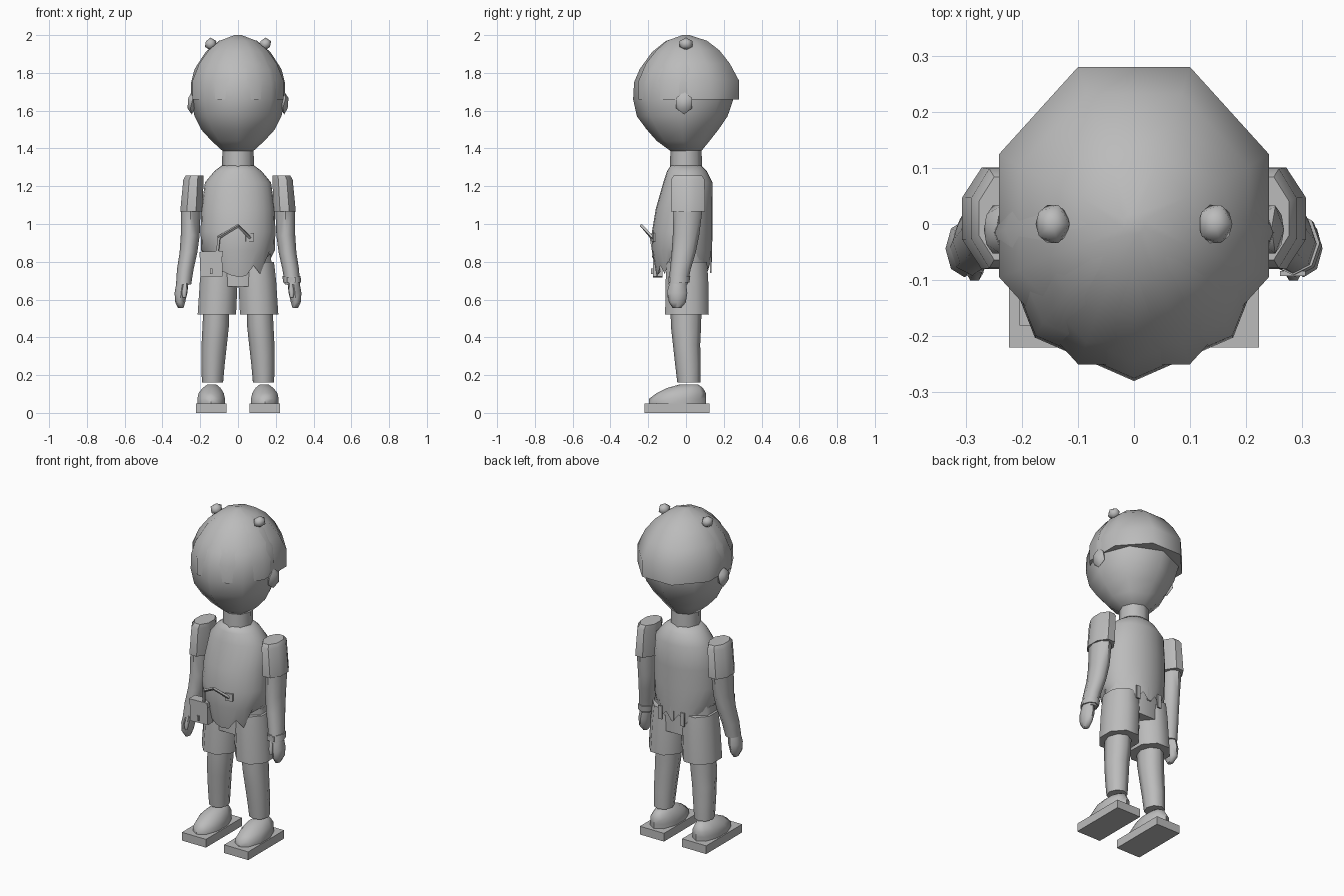
import bpy
import bmesh
from math import cos, sin, pi, radians
from mathutils import Vector

cube = bpy.data.objects.get("Cube")
if cube:
    bpy.data.objects.remove(cube, do_unlink=True)

grey = bpy.data.materials.new("plain grey")
grey.use_nodes = True
grey.diffuse_color = (0.5, 0.5, 0.5, 1)
grey.node_tree.nodes["Principled BSDF"].inputs["Base Color"].default_value = (0.5, 0.5, 0.5, 1)


def finish(name, bm, smooth=60):
    bmesh.ops.recalc_face_normals(bm, faces=bm.faces)
    mesh = bpy.data.meshes.new(name)
    bm.to_mesh(mesh)
    bm.free()
    mesh.materials.append(grey)
    obj = bpy.data.objects.new(name, mesh)
    bpy.context.collection.objects.link(obj)
    bpy.ops.object.select_all(action='DESELECT')
    obj.select_set(True)
    bpy.context.view_layer.objects.active = obj
    if smooth:
        bpy.ops.object.shade_smooth_by_angle(angle=radians(smooth))
    return obj


def loft(name, rings, n=8, phase=0.0, side=1, hem=None, smooth=60):
    """Skin elliptical rings (cx, cy, z, rx, ry); hem gives a ragged first ring."""
    bm = bmesh.new()
    loops = []
    for k, (cx, cy, z, rx, ry) in enumerate(rings):
        loop = []
        for i in range(n):
            a = 2 * pi * (i + phase) / n
            height = hem[i] if hem and k == 0 else z
            loop.append(bm.verts.new((side * (cx + rx * cos(a)), cy + ry * sin(a), height)))
        loops.append(loop)
    for low, high in zip(loops, loops[1:]):
        for i in range(n):
            j = (i + 1) % n
            bm.faces.new((low[i], low[j], high[j], high[i]))
    if not hem:
        bm.faces.new(loops[0])
    bm.faces.new(loops[-1])
    return finish(name, bm, smooth)


def box(name, centre, size, turn=(0, 0, 0)):
    bm = bmesh.new()
    bmesh.ops.create_cube(bm, size=1)
    bmesh.ops.scale(bm, vec=size, verts=bm.verts)
    obj = finish(name, bm, 0)
    obj.location, obj.rotation_euler = centre, turn
    return obj


def blob(name, centre, size):
    bm = bmesh.new()
    bmesh.ops.create_icosphere(bm, subdivisions=1, radius=1)
    bmesh.ops.scale(bm, vec=size, verts=bm.verts)
    obj = finish(name, bm)
    obj.location = centre
    return obj


def rod(name, start, end, radius):
    start, end = Vector(start), Vector(end)
    bm = bmesh.new()
    bmesh.ops.create_cone(bm, cap_ends=True, segments=4, radius1=radius, radius2=radius,
                          depth=(end - start).length + radius)
    obj = finish(name, bm, 0)
    obj.location = (start + end) / 2
    obj.rotation_euler = (end - start).to_track_quat('Z', 'Y').to_euler()


# Head, hair cap and neck
loft("head", [(0, 0, 1.385, .08, .08), (0, -.015, 1.44, .14, .14), (0, -.018, 1.50, .195, .19),
              (0, -.02, 1.57, .23, .24), (0, -.015, 1.66, .25, .265), (0, -.015, 1.75, .248, .26),
              (0, -.01, 1.82, .23, .235), (0, -.005, 1.91, .172, .175), (0, 0, 1.97, .10, .105),
              (0, 0, 1.995, .02, .02)])
loft("hair_cap", [(0, .015, 1.66, .26, .287), (0, .015, 1.76, .26, .287), (0, .01, 1.85, .222, .24),
                  (0, .01, 1.92, .168, .18), (0, .005, 1.97, .105, .115), (0, 0, 2.0, .02, .02)],
     phase=.5)
loft("neck", [(0, 0, 1.28, .085, .085), (0, 0, 1.43, .082, .082)])

# Shirt with a ragged hem
ragged = [.80, .80, .78, .82, .76, .80, .75, .80, .75, .81, .79, .83,
          .83, .83, .84, .80, .75, .73, .72, .725, .78, .735, .82, .83]
loft("torn_shirt", [(0, -.01, .75, .165, .145), (0, -.02, .86, .195, .158), (0, -.02, .96, .198, .16),
                    (0, -.01, 1.08, .195, .15), (0, .01, 1.22, .175, .13), (0, .005, 1.28, .125, .105),
                    (0, 0, 1.31, .085, .08)], n=24, hem=ragged)
for x, bottom in ((-.07, .74), (.0, .76), (.08, .745)):
    box("hem_strip", (x, .132, bottom + .04), (.025, .008, .08))

# Shorts waist
loft("shorts_waist", [(0, .005, .67, .205, .115), (0, .005, .86, .185, .12)], n=8, phase=.5)

for side, word in ((1, "left"), (-1, "right")):
    # Head details
    blob(word + "_hair_bump", (side * .145, 0, 1.953), (.034, .04, .034))
    blob(word + "_ear", (side * .245, -.01, 1.64), (.025, .05, .06))

    # Leg, shorts leg, shoe and sole
    loft(word + "_shorts_leg", [(.112, .005, .52, .11, .125), (.102, .005, .70, .108, .122),
                                (.098, .005, .80, .10, .115)], phase=.5, side=side)
    loft(word + "_leg", [(.135, .015, .16, .056, .061), (.132, .01, .26, .062, .068),
                         (.126, .003, .36, .067, .072), (.118, 0, .46, .07, .08),
                         (.115, 0, .56, .068, .082)], side=side)
    loft(word + "_shoe", [(.142, -.045, .045, .077, .15), (.142, -.045, .075, .077, .15),
                          (.142, -.025, .105, .07, .13), (.14, -.005, .132, .05, .095),
                          (.138, .015, .15, .025, .05)], n=10, phase=.5, side=side)
    box(word + "_sole", (side * .142, -.048, .025), (.162, .345, .05))

    # Sleeve, arm, hand and thumb
    loft(word + "_sleeve", [(.247, .01, 1.065, .064, .098), (.236, .01, 1.235, .058, .096),
                            (.23, .01, 1.257, .05, .08)], phase=.5, side=side, smooth=35)
    loft(word + "_arm", [(.288, -.042, .68, .04, .05), (.279, -.03, .76, .044, .055),
                         (.262, -.012, .85, .047, .064), (.253, 0, .94, .05, .07),
                         (.25, .01, 1.10, .053, .08)], side=side)
    loft(word + "_hand", [(.303, -.048, .555, .014, .022), (.306, -.046, .585, .026, .045),
                          (.302, -.044, .635, .034, .051), (.294, -.042, .69, .032, .042)], side=side)
    loft(word + "_thumb", [(.284, -.09, .61, .009, .009), (.284, -.088, .64, .015, .015),
                           (.278, -.072, .69, .014, .016)], n=6, side=side)

# Wristband with a small face plate
loft("wristband", [(.287, -.038, .69, .048, .056), (.283, -.034, .725, .048, .057)])
box("wristband_plate", (.283, -.088, .705), (.045, .009, .03))

# Belt pouch, flap, and wire leading to a patch on the belly
box("belt_pouch", (-.142, -.15, .785), (.118, .05, .13), (0, radians(-2), 0))
box("pouch_flap", (-.142, -.152, .84), (.124, .058, .03), (0, radians(-2), 0))
box("pouch_clasp", (-.142, -.18, .75), (.012, .008, .03))
path = [(-.11, -.17, .84), (-.10, -.185, .93), (0, -.235, .99), (.06, -.178, .93)]
for start, end in zip(path, path[1:]):
    rod("pouch_wire", start, end, .009)
box("belly_patch", (.062, -.172, .93), (.045, .012, .045), (0, 0, radians(12)))
